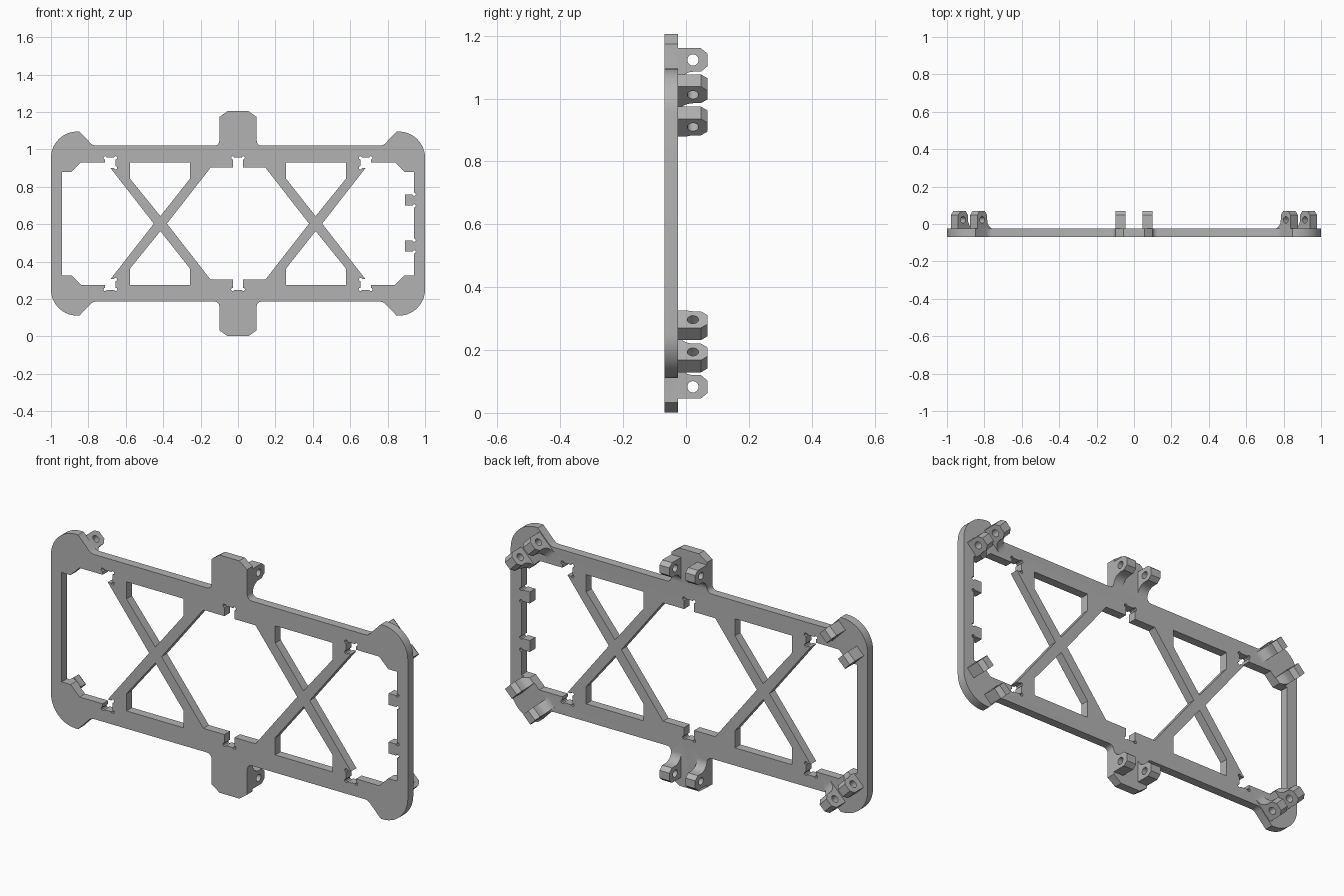
import bpy
import bmesh
from math import radians, sin, cos
from mathutils import Matrix, Vector

cube = bpy.data.objects.get("Cube")
if cube:
    bpy.data.objects.remove(cube, do_unlink=True)

MID = 0.603                      # height of the horizontal symmetry line
FRONT, BACK, LUG_END = -0.069, -0.025, 0.069

grey = bpy.data.materials.new("plain grey")
grey.use_nodes = True
colour = (0.45, 0.45, 0.45, 1)
grey.diffuse_color = colour
grey.node_tree.nodes["Principled BSDF"].inputs["Base Color"].default_value = colour


def prism(name, pts, lo, hi, place, matrix=None):
    """Extrude a 2D outline from lo to hi; place maps (a, b, depth) to a point."""
    bm = bmesh.new()
    rings = [[bm.verts.new(place(a, b, d)) for a, b in pts] for d in (lo, hi)]
    bm.faces.new(rings[0])
    bm.faces.new(rings[1])
    n = len(pts)
    for i in range(n):
        j = (i + 1) % n
        bm.faces.new((rings[0][i], rings[0][j], rings[1][j], rings[1][i]))
    bmesh.ops.recalc_face_normals(bm, faces=bm.faces)
    bm.transform(matrix or Matrix.Translation((0, 0, MID)))
    mesh = bpy.data.meshes.new(name)
    bm.to_mesh(mesh)
    bm.free()
    obj = bpy.data.objects.new(name, mesh)
    obj.data.materials.append(grey)
    bpy.context.collection.objects.link(obj)
    return obj


def upright(a, b, d):
    return Vector((a, d, b))


def sideways(a, b, d):
    return Vector((d, b, a))


def arc(cx, cy, r, start, end, n):
    angles = [radians(start + (end - start) * i / n) for i in range(n + 1)]
    return [(cx + r * cos(t), cy + r * sin(t)) for t in angles]


def rect(x0, x1, z0, z1):
    return [(x0, z0), (x1, z0), (x1, z1), (x0, z1)]


def combine(target, tool, operation):
    """Apply a boolean and discard the tool."""
    mod = target.modifiers.new("combine", "BOOLEAN")
    mod.operation = operation
    mod.solver = "EXACT"
    mod.object = tool
    bpy.context.view_layer.objects.active = target
    bpy.ops.object.modifier_apply(modifier=mod.name)
    bpy.data.objects.remove(tool, do_unlink=True)


def cut(pts):
    combine(frame, prism("cutter", pts, -0.2, 0.2, upright), "DIFFERENCE")


# Outer plate from one quarter outline: hinge tab, bar, rounded corner
quarter = [(0.055, 0.602), (0.1, 0.57)]
quarter += arc(0.125, 0.442, 0.025, 180, 270, 5)
quarter += [(0.762, 0.417), (0.775, 0.42), (0.786, 0.428)]
quarter += [(0.848, 0.492)] + arc(0.86, 0.352, 0.14, 90, 0, 14)
right = quarter + [(x, -z) for x, z in reversed(quarter)]
outline = right + [(-x, z) for x, z in reversed(right)]
frame = prism("frame", outline, FRONT, BACK, upright)

# Hinge lugs: chamfered block with a fillet on the side toward the plate centre
HALF = 0.0375
lug = [(HALF, BACK - 0.02), (HALF, LUG_END - 0.022), (HALF - 0.018, LUG_END),
       (0.018 - HALF, LUG_END), (-HALF, LUG_END - 0.022)]
lug += arc(-HALF - 0.048, BACK + 0.048, 0.048, 0, -90, 8)
lug.append((-HALF - 0.048, BACK - 0.02))
hinges = [(0, 0.52, 0), (0, -0.52, 180)]
for sx in (-1, 1):
    hinges += [(sx * 0.882, 0.377, sx * 45), (sx * 0.882, -0.377, sx * 135)]
pins = []
for x, z, angle in hinges:
    place = Matrix.Translation((x, 0, MID + z)) @ Matrix.Rotation(radians(angle), 4, "Y")
    for lo, hi in ((-0.1, -0.045), (0.045, 0.1)):
        combine(frame, prism("lug", lug, lo, hi, sideways, place), "UNION")
    pins.append(place)
for place in pins:
    hole = arc(0, 0.022, 0.018, 0, 345, 23)
    combine(frame, prism("pin_hole", hole, -0.12, 0.12, sideways, place), "DIFFERENCE")

# Windows: central hexagon, side openings, triangles between the cross braces
cut([(-0.38, 0), (-0.146, 0.3), (0.146, 0.3), (0.38, 0), (0.146, -0.3), (-0.146, -0.3)])
side = [(0.45, 0), (0.684, 0.3), (0.7, 0.327), (0.84, 0.327), (0.89, 0.277), (0.94, 0.277)]
side += [(x, -z) for x, z in reversed(side[1:])]
triangle = [(0.577, 0.327), (0.257, 0.327), (0.257, 0.24), (0.415, 0.04), (0.577, 0.24)]
for sx in (-1, 1):
    cut([(sx * x, z) for x, z in side])
    for sz in (-1, 1):
        cut([(sx * x, sz * z) for x, z in triangle])


def relief(x, z):
    cut(arc(x, z, 0.009, 0, 315, 7))


# Slots with relieved corners along the top and bottom bars
for sz in (-1, 1):
    for cx in (-0.682, 0, 0.682):
        cut(rect(cx - 0.028, cx + 0.028, sz * 0.297, sz * 0.354))
        for sx in (-1, 1):
            relief(cx + sx * 0.028, sz * 0.352)
        if cx:
            relief(cx * 0.96, sz * 0.299)

# Two pegs inside the left post, with relieved corners
for sz in (-1, 1):
    z = 0.003 + sz * 0.123
    peg = rect(0.893, 0.96, z - 0.029, z + 0.029)
    combine(frame, prism("peg", peg, FRONT, BACK, upright), "UNION")
    for edge in (-1, 1):
        relief(0.942, z + edge * 0.031)

# Shade the rounded parts smooth, keep edges sharp
bpy.ops.object.select_all(action="DESELECT")
frame.select_set(True)
bpy.context.view_layer.objects.active = frame
bpy.ops.object.shade_smooth_by_angle(angle=radians(25))
